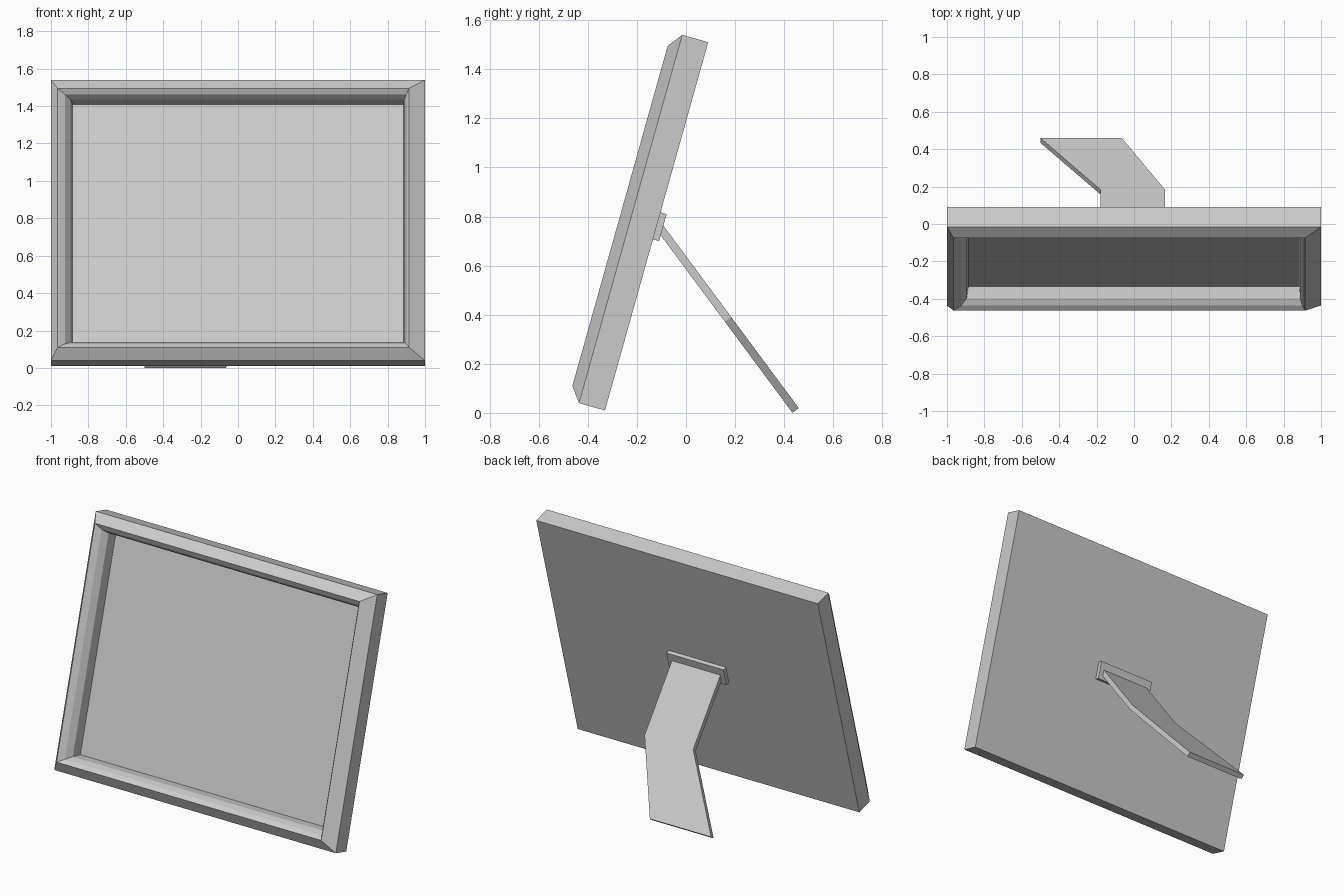
import bpy, bmesh
from mathutils import Vector

cube = bpy.data.objects.get("Cube")
if cube:
    bpy.data.objects.remove(cube, do_unlink=True)

grey = bpy.data.materials.new("light grey")
grey.use_nodes = True
colour = (0.6, 0.6, 0.6, 1)
grey.diffuse_color = colour
grey.node_tree.nodes["Principled BSDF"].inputs["Base Color"].default_value = colour

# Leaning axes of the picture frame: up its height and out of its front
BASE = Vector((0, -0.33, 0.01))
UP = Vector((0, 0.27, 0.963)).normalized()
OUT = Vector((0, -0.963, 0.27)).normalized()


def lean(x, u, v):
    return BASE + Vector((x, 0, 0)) + UP * u + OUT * v


def loft(name, rings):
    """Skin a stack of matching point rings and cap both ends."""
    bm = bmesh.new()
    loops = [[bm.verts.new(p) for p in ring] for ring in rings]
    n = len(loops[0])
    for a, b in zip(loops, loops[1:]):
        for i in range(n):
            j = (i + 1) % n
            bm.faces.new((a[i], a[j], b[j], b[i]))
    bm.faces.new(loops[0][::-1])
    bm.faces.new(loops[-1])
    bmesh.ops.recalc_face_normals(bm, faces=bm.faces)
    mesh = bpy.data.meshes.new(name)
    bm.to_mesh(mesh)
    bm.free()
    mesh.materials.append(grey)
    obj = bpy.data.objects.new(name, mesh)
    bpy.context.collection.objects.link(obj)
    return obj


def rectangle(x0, x1, u0, u1, v):
    return [lean(x0, u0, v), lean(x1, u0, v), lean(x1, u1, v), lean(x0, u1, v)]


# Frame: back, outer edge, ridge, rounded inner lip, recessed panel
loft("picture_frame", [rectangle(*r) for r in (
    (-1, 1, 0, 1.558, 0),
    (-1, 1, 0, 1.558, 0.11),
    (-0.965, 0.915, 0.06, 1.499, 0.155),
    (-0.925, 0.9, 0.085, 1.47, 0.135),
    (-0.895, 0.888, 0.105, 1.452, 0.1),
    (-0.885, 0.885, 0.114, 1.443, 0.037),
)])

# Hinge plate on the back
loft("hinge_plate", [rectangle(-0.21, 0.195, 0.724, 0.838, v) for v in (0.005, -0.026)])

# Bent easel leg: a flat strip that swings sideways below its bend
TOP = Vector((0, -0.09, 0.76))
DOWN = Vector((0, 0.596, -0.803))
THICK = Vector((0, -0.026, -0.019))


def strip(x0, x1, s):
    a, b = (TOP + DOWN * s + Vector((x, 0, 0)) for x in (x0, x1))
    return [a, b, b + THICK, a + THICK]


loft("easel_leg", [strip(-0.18, 0.165, -0.01),
                   strip(-0.18, 0.165, 0.461),
                   strip(-0.5, -0.065, 0.922)])
